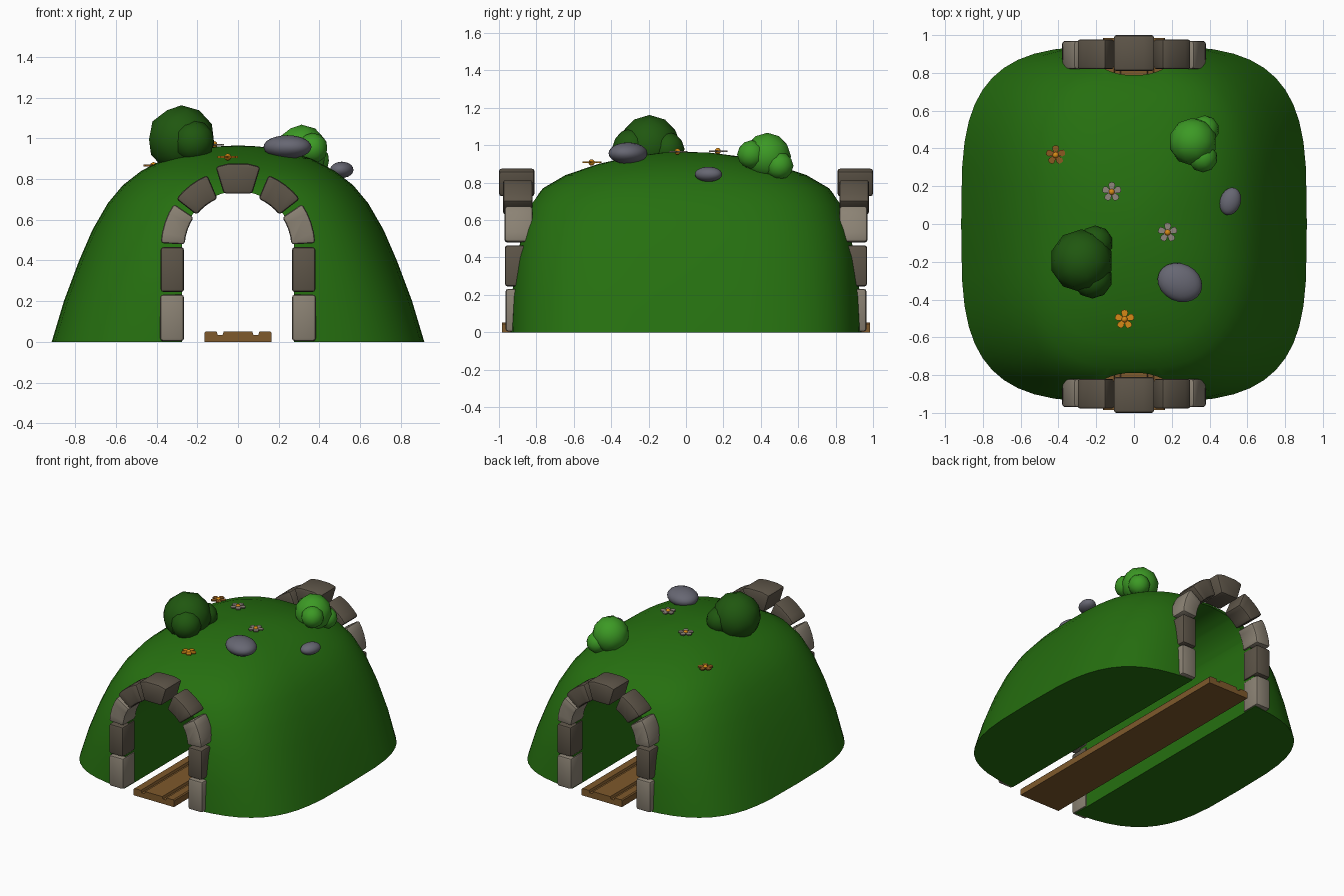
import bpy, bmesh, math
from mathutils import Matrix, Vector

if "Cube" in bpy.data.objects:
    bpy.data.objects.remove(bpy.data.objects["Cube"], do_unlink=True)


def material(name, r, g, b):
    m = bpy.data.materials.new(name)
    m.use_nodes = True
    m.diffuse_color = (r, g, b, 1)
    bsdf = next(n for n in m.node_tree.nodes if n.type == 'BSDF_PRINCIPLED')
    bsdf.inputs["Base Color"].default_value = (r, g, b, 1)
    bsdf.inputs["Roughness"].default_value = 0.9
    return m


GRASS = material("grass green", 0.019, 0.16, 0.005)
DARK_LEAF = material("dark leaf green", 0.014, 0.095, 0.005)
LIGHT_LEAF = material("light leaf green", 0.045, 0.32, 0.018)
ROCK = material("rock grey", 0.135, 0.135, 0.17)
PALE_STONE = material("pale stone", 0.26, 0.225, 0.175)
DARK_STONE = material("dark stone", 0.11, 0.09, 0.065)
WOOD = material("wood brown", 0.21, 0.1, 0.025)
ORANGE = material("petal orange", 0.67, 0.25, 0.008)
RUST = material("petal rust", 0.26, 0.1, 0.015)
ASH = material("petal ash", 0.28, 0.24, 0.2)


def finish(name, bm, *mats, angle=40):
    """Turn a bmesh into a shaded object."""
    bmesh.ops.recalc_face_normals(bm, faces=bm.faces)
    mesh = bpy.data.meshes.new(name)
    bm.to_mesh(mesh)
    bm.free()
    ob = bpy.data.objects.new(name, mesh)
    bpy.context.collection.objects.link(ob)
    for m in mats:
        mesh.materials.append(m)
    smooth(ob, angle)
    return ob


def smooth(ob, angle):
    bpy.ops.object.select_all(action='DESELECT')
    ob.select_set(True)
    bpy.context.view_layer.objects.active = ob
    bpy.ops.object.shade_smooth_by_angle(angle=math.radians(angle))


def prism(bm, outline, y0, y1):
    """Extrude an x-z outline along y."""
    a = [bm.verts.new((x, y0, z)) for x, z in outline]
    b = [bm.verts.new((x, y1, z)) for x, z in outline]
    n = len(a)
    bm.faces.new(a)
    bm.faces.new(b[::-1])
    for i in range(n):
        bm.faces.new((a[i], a[(i + 1) % n], b[(i + 1) % n], b[i]))


# Hill: stacked rounded-square rings (height, half width, half depth)
rings = [(0, .915, .943), (.2, .855, .938), (.4, .78, .92), (.55, .715, .885),
         (.68, .64, .835), (.77, .565, .765), (.84, .475, .645),
         (.9, .36, .47), (.94, .23, .29), (.96, .1, .13)]
SIDES = 48
bm = bmesh.new()
loops = []
for z, a, b in rings:
    power = 2 / (3.5 - 0.9 * z)
    loop = []
    for i in range(SIDES):
        t = math.tau * i / SIDES
        c, s = math.cos(t), math.sin(t)
        loop.append(bm.verts.new((a * math.copysign(abs(c) ** power, c),
                                  b * math.copysign(abs(s) ** power, s), z)))
    loops.append(loop)
for low, high in zip(loops, loops[1:]):
    for i in range(SIDES):
        j = (i + 1) % SIDES
        bm.faces.new((low[i], low[j], high[j], high[i]))
bm.faces.new(loops[0][::-1])
crown = bm.verts.new((0, 0, 0.965))
for i in range(SIDES):
    bm.faces.new((loops[-1][i], loops[-1][(i + 1) % SIDES], crown))
hill = finish("hill", bm, GRASS)

# Tunnel cut through the hill
ARCH_Z = 0.465


def polar(radius, degrees):
    t = math.radians(degrees)
    return radius * math.cos(t), ARCH_Z + radius * math.sin(t)


bm = bmesh.new()
outline = [(-.275, -.2), (.275, -.2)] + [polar(.275, 9 * i) for i in range(21)]
prism(bm, outline, -1.3, 1.3)
cutter = finish("tunnel_cutter", bm, GRASS)
cutter.hide_render = True
cut = hill.modifiers.new("tunnel", 'BOOLEAN')
cut.operation = 'DIFFERENCE'
cut.solver = 'EXACT'
cut.object = cutter
bpy.context.view_layer.objects.active = hill
bpy.ops.object.modifier_apply(modifier="tunnel")
bpy.data.objects.remove(cutter, do_unlink=True)
smooth(hill, 40)


# Stone arches at both ends
def wedge(r0, r1, start, end, steps=4):
    angles = [start + (end - start) * i / steps for i in range(steps + 1)]
    return [polar(r0, d) for d in angles] + [polar(r1, d) for d in angles[::-1]]


def block(x0, x1, z0, z1):
    return [(x0, z0), (x1, z0), (x1, z1), (x0, z1)]


stones = [("lower_pillar_stone", block(.265, .382, .004, .232), .965, PALE_STONE),
          ("upper_pillar_stone", block(.265, .38, .245, .465), .968, DARK_STONE),
          ("side_arch_stone", wedge(.262, .38, 3, 34), .97, PALE_STONE),
          ("upper_arch_stone", wedge(.258, .385, 38, 67), .978, DARK_STONE)]


def make_stone(name, outline, y0, y1, mat):
    bm = bmesh.new()
    prism(bm, outline, y0, y1)
    bmesh.ops.recalc_face_normals(bm, faces=bm.faces)
    edges = [e for e in bm.edges if e.calc_face_angle(0) > 0.6]
    bmesh.ops.bevel(bm, geom=edges, offset=.014, segments=2, profile=.5,
                    affect='EDGES', clamp_overlap=True)
    finish(name, bm, mat, angle=30)


for end, sy in (("front", -1), ("back", 1)):
    for name, outline, depth, mat in stones:
        for side, sx in (("left", 1), ("right", -1)):
            make_stone(f"{end}_{side}_{name}", [(sx * x, z) for x, z in outline],
                       sy * .82, sy * depth, mat)
    make_stone(f"{end}_keystone", [(-.07, .728), (.07, .728), (.11, .86),
               (.05, .875), (-.05, .875), (-.11, .86)], sy * .81, sy, DARK_STONE)

# Wooden walkway with two long grooves
bm = bmesh.new()
half = [(.165, 0), (.165, .045), (.158, .052), (.105, .052), (.1, .035),
        (.075, .035), (.07, .052)]
prism(bm, half + [(-x, z) for x, z in half[::-1]], -.985, .985)
finish("walkway", bm, WOOD, angle=20)


# Bushes made of overlapping balls
def bush(name, balls, mat):
    bm = bmesh.new()
    for x, y, z, r in balls:
        bmesh.ops.create_icosphere(bm, subdivisions=2, radius=r,
                                   matrix=Matrix.Translation((x, y, z)))
    finish(name, bm, mat, angle=60)


bush("dark_bush", [(-.278, -.195, .995, .167), (-.205, -.1, .98, .092),
                   (-.22, -.29, .985, .105)], DARK_LEAF)
bush("light_bush", [(.312, .435, .94, .127), (.375, .5, .89, .075),
                    (.365, .35, .95, .077)], LIGHT_LEAF)


# Rocks
def rock(name, place, size, turn):
    bm = bmesh.new()
    matrix = (Matrix.Translation(place) @ Matrix.Rotation(math.radians(turn), 4, 'Z')
              @ Matrix.Diagonal((*size, 1)))
    bmesh.ops.create_icosphere(bm, subdivisions=3, radius=1, matrix=matrix)
    finish(name, bm, ROCK, angle=60)


rock("large_rock", (.243, -.31, .957), (.122, .1, .058), -25)
rock("small_rock", (.51, .12, .845), (.055, .075, .04), -18)


# Flowers: five flat petals round a small button
def flower(name, place, mat):
    bm = bmesh.new()
    base = Matrix.Translation(place)
    for i in range(5):
        spin = Matrix.Rotation(math.radians(90 + 72 * i), 4, 'Z')
        petal = [(.008, -.008), (.034, -.018), (.048, -.014), (.052, 0),
                 (.048, .014), (.034, .018), (.008, .008)]
        rows = [[bm.verts.new(base @ spin @ Vector((x, y, z))) for x, y in petal]
                for z in (0, .008)]
        bm.faces.new(rows[0][::-1])
        bm.faces.new(rows[1])
        for k in range(len(petal)):
            j = (k + 1) % len(petal)
            bm.faces.new((rows[0][k], rows[0][j], rows[1][j], rows[1][k]))
    petals = set(bm.faces)
    bmesh.ops.create_icosphere(bm, subdivisions=2, radius=.017,
                               matrix=base @ Matrix.Translation((0, 0, .004)))
    for f in bm.faces:
        f.material_index = 0 if f in petals else 1
    finish(name, bm, mat, ORANGE)


flower("front_flower", (-.05, -.505, .904), ORANGE)
flower("rear_flower", (-.415, .365, .862), RUST)
flower("middle_flower", (-.118, .17, .965), ASH)
flower("side_flower", (.178, -.045, .962), ASH)
